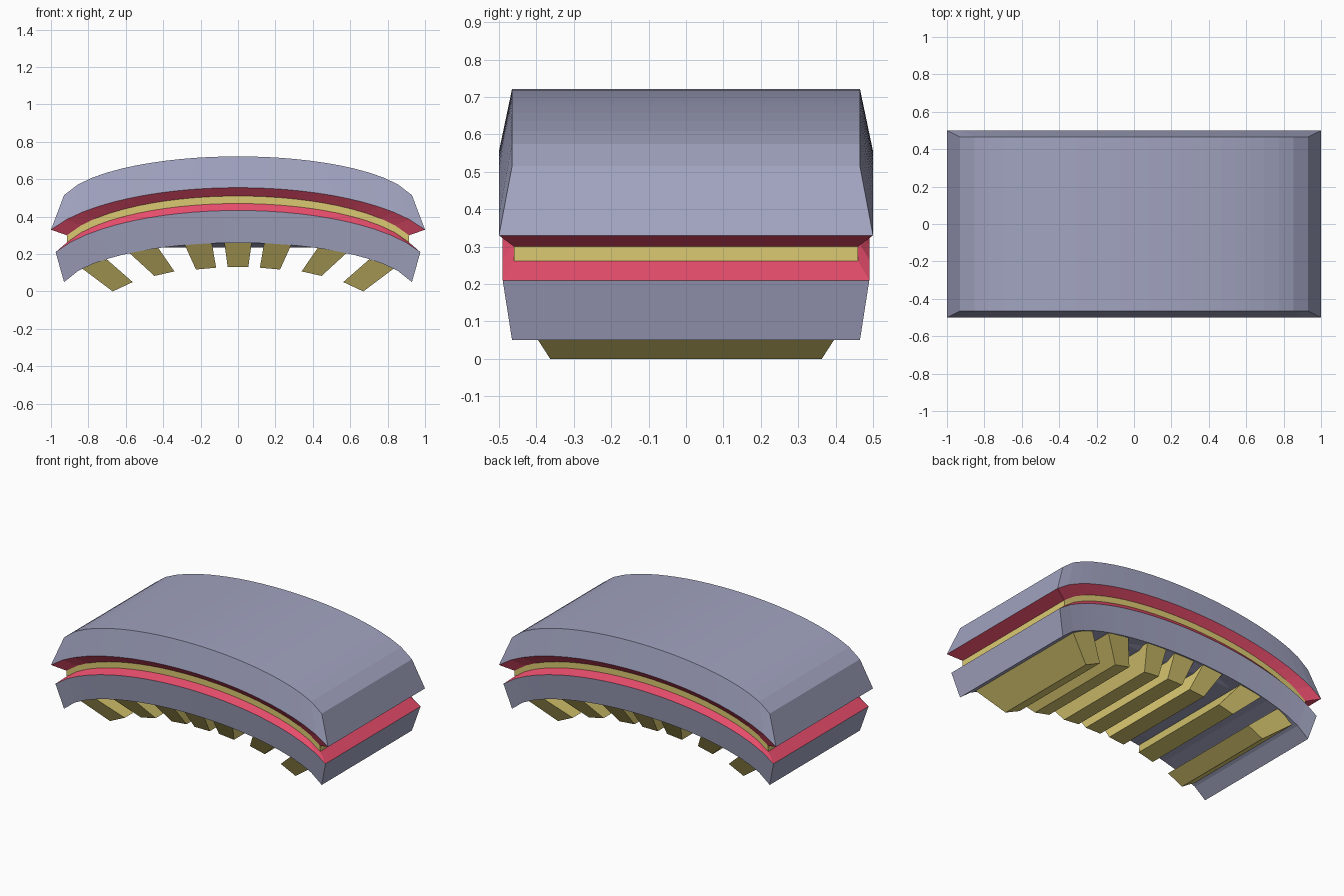
import bpy
import math

if "Cube" in bpy.data.objects:
    bpy.data.objects.remove(bpy.data.objects["Cube"])

SEGMENTS = 24


def material(name, rgb):
    m = bpy.data.materials.new(name)
    m.diffuse_color = (*rgb, 1)
    m.use_nodes = True
    m.node_tree.nodes["Principled BSDF"].inputs["Base Color"].default_value = m.diffuse_color
    return m


GREY = material("blue_grey", (0.36, 0.37, 0.53))
RED = material("rose_red", (0.80, 0.075, 0.15))
GOLD = material("dull_gold", (0.71, 0.59, 0.165))


def make(name, verts, faces, mat):
    mesh = bpy.data.meshes.new(name)
    mesh.from_pydata(verts, [], faces)
    mesh.materials.append(mat)
    obj = bpy.data.objects.new(name, mesh)
    bpy.context.collection.objects.link(obj)
    return obj


def arch(half_width, half_depth, z_mid, z_end, ellipse):
    """Front and back elliptical edges, returned as two rows of points."""
    end = 1 - math.sqrt(1 - 1 / ellipse ** 2)
    row = []
    for i in range(SEGMENTS + 1):
        u = 2 * i / SEGMENTS - 1
        drop = (1 - math.sqrt(1 - (u / ellipse) ** 2)) / end
        row.append((u * half_width, z_mid - (z_mid - z_end) * drop))
    return [(x, y, z) for y in (-half_depth, half_depth) for x, z in row]


def layer(name, lower, upper, mat, cap_bottom=False, cap_top=False):
    """Arched band between two levels, capped where it is exposed."""
    n = SEGMENTS + 1
    verts = arch(*lower) + arch(*upper)
    lf, lb, uf, ub = 0, n, 2 * n, 3 * n
    faces = []
    for i in range(SEGMENTS):
        j = i + 1
        faces.append((lf + i, lf + j, uf + j, uf + i))
        faces.append((lb + j, lb + i, ub + i, ub + j))
        if cap_bottom:
            faces.append((lf + j, lf + i, lb + i, lb + j))
        if cap_top:
            faces.append((uf + i, uf + j, ub + j, ub + i))
    k = SEGMENTS
    faces.append((lb, lf, uf, ub))
    faces.append((lf + k, lb + k, ub + k, uf + k))
    make(name, verts, faces, mat)


# Levels from bottom to top:
# half width, half depth, middle z, end z, ellipse axis / half width
sole = (0.93, 0.465, 0.26, 0.05, 1.025)
lower_rim = (0.975, 0.49, 0.433, 0.21, 1.08)
core_bottom = (0.915, 0.46, 0.47, 0.262, 1.06)
core_top = (0.915, 0.46, 0.51, 0.30, 1.06)
upper_rim = (1.0, 0.5, 0.555, 0.33, 1.08)
crown = (0.93, 0.465, 0.722, 0.515, 1.03)

# Arched body
layer("lower_shell", sole, lower_rim, GREY, cap_bottom=True)
layer("lower_bevel", lower_rim, core_bottom, RED)
layer("middle_core", core_bottom, core_top, GOLD)
layer("upper_bevel", core_top, upper_rim, RED)
layer("upper_shell", upper_rim, crown, GREY, cap_top=True)


def prism(name, base, tip, base_y, tip_y, mat):
    """Tapered bar: base and tip are each two (x, z) points, left then right."""
    verts = []
    for pts, h in ((base, base_y), (tip, tip_y)):
        (x0, z0), (x1, z1) = pts
        verts += [(x0, -h, z0), (x1, -h, z1), (x1, h, z1), (x0, h, z0)]
    faces = [(0, 1, 2, 3), (7, 6, 5, 4), (1, 0, 4, 5),
             (2, 1, 5, 6), (3, 2, 6, 7), (0, 3, 7, 4)]
    make(name, verts, faces, mat)


# Shallow panel under the middle of the arch
prism("under_panel", ((-0.28, 0.261), (0.28, 0.261)),
      ((-0.42, 0.234), (0.42, 0.234)), 0.455, 0.38, GREY)

# Ribs underneath: the centre one, then mirrored pairs
prism("centre_rib", ((-0.073, 0.26), (0.073, 0.26)),
      ((-0.055, 0.13), (0.055, 0.13)), 0.455, 0.37, GOLD)
ribs = {
    "inner_rib": (((0.14, 0.26), (0.285, 0.25)), ((0.117, 0.127), (0.225, 0.117))),
    "middle_rib": (((0.43, 0.238), (0.58, 0.205)), ((0.34, 0.107), (0.447, 0.083))),
    "outer_rib": (((0.70, 0.17), (0.87, 0.15)), ((0.563, 0.05), (0.67, 0.0))),
}
for name, (base, tip) in ribs.items():
    prism(name + "_right", base, tip, 0.46, 0.363, GOLD)
    flip = [[(-x, z) for x, z in reversed(p)] for p in (base, tip)]
    prism(name + "_left", flip[0], flip[1], 0.46, 0.363, GOLD)
